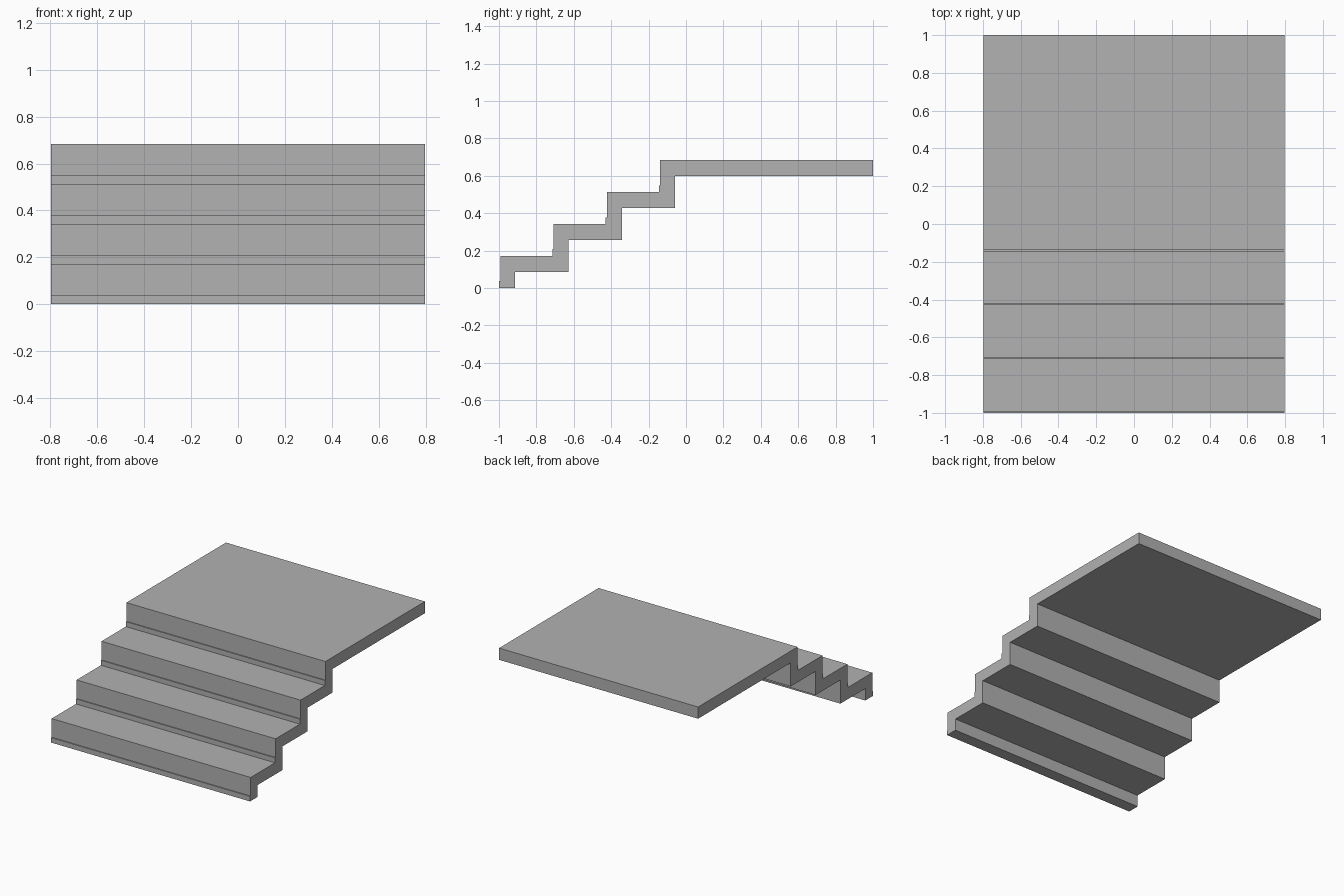
import bpy
import bmesh

cube = bpy.data.objects.get("Cube")
if cube:
    bpy.data.objects.remove(cube, do_unlink=True)

HALF_WIDTH = 0.797
STEPS = 4
RISE, RUN = 0.171, 0.285
THICK = 0.085          # slab thickness
FRONT, BACK = -0.993, 1.0
LIP, LIP_HEIGHT = 0.007, 0.036

# Plain grey material
grey = bpy.data.materials.new("concrete_grey")
grey.use_nodes = True
colour = (0.445, 0.445, 0.445, 1)
grey.diffuse_color = colour
grey.node_tree.nodes["Principled BSDF"].inputs["Base Color"].default_value = colour

# Side profile: upper line with a small lip at the foot of every riser
upper, lower = [], []
for i in range(STEPS):
    y, z = FRONT + i * RUN, i * RISE
    upper += [(y - LIP, z), (y - LIP, z + LIP_HEIGHT),
              (y, z + LIP_HEIGHT), (y, z + RISE)]
    # Folded underside follows the steps
    base = z - RISE + RISE - THICK if i else 0
    if i:
        base = z + RISE - THICK - RISE
    lower += [(y + THICK - 0.005, base), (y + THICK - 0.005, z + RISE - THICK)]
top = STEPS * RISE
profile = upper + [(BACK, top), (BACK, top - THICK)] + lower[::-1]

# Extrude the profile across the width
bm = bmesh.new()
face = bm.faces.new([bm.verts.new((-HALF_WIDTH, y, z)) for y, z in profile])
result = bmesh.ops.extrude_face_region(bm, geom=[face])
moved = [v for v in result["geom"] if isinstance(v, bmesh.types.BMVert)]
bmesh.ops.translate(bm, verts=moved, vec=(2 * HALF_WIDTH, 0, 0))
bmesh.ops.recalc_face_normals(bm, faces=bm.faces)

mesh = bpy.data.meshes.new("stairs_with_landing")
bm.to_mesh(mesh)
bm.free()
mesh.materials.append(grey)
stairs = bpy.data.objects.new("stairs_with_landing", mesh)
bpy.context.collection.objects.link(stairs)
